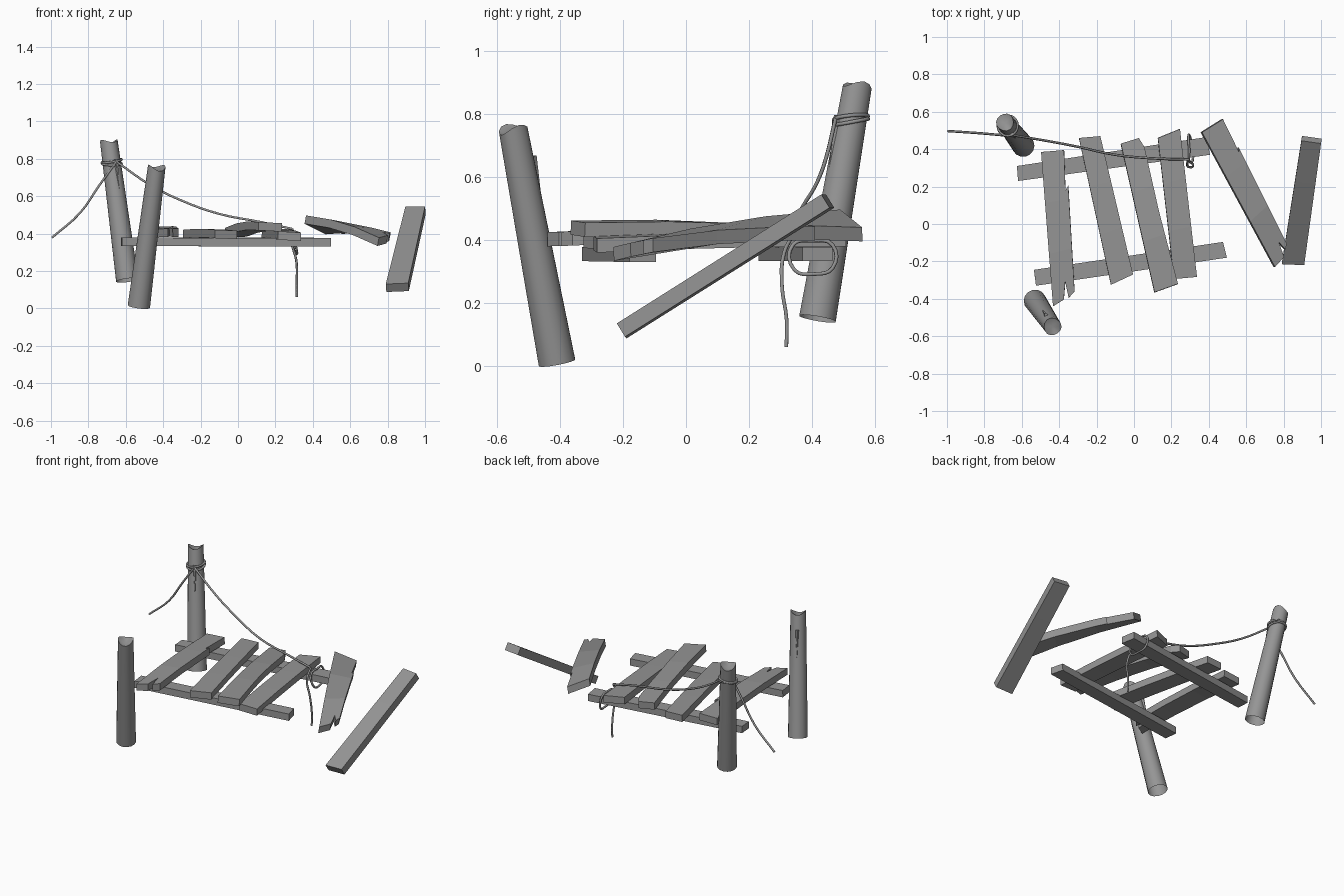
import bpy, bmesh, math
from mathutils import Vector

cube = bpy.data.objects.get("Cube")
if cube:
    bpy.data.objects.remove(cube, do_unlink=True)

GREY = (0.3, 0.3, 0.3, 1)
wood = bpy.data.materials.new("weathered_grey")
wood.use_nodes = True
wood.diffuse_color = GREY
wood.node_tree.nodes["Principled BSDF"].inputs["Base Color"].default_value = GREY

RECT = [(0, 0), (1, 0), (1, 1), (0, 1)]


def add_object(name, data):
    data.materials.append(wood)
    obj = bpy.data.objects.new(name, data)
    bpy.context.collection.objects.link(obj)
    return obj


def finish(name, bm):
    bmesh.ops.recalc_face_normals(bm, faces=bm.faces)
    mesh = bpy.data.meshes.new(name)
    bm.to_mesh(mesh)
    bm.free()
    return add_object(name, mesh)


def plank(name, corners, thick=0.045, bend=0.0, outline=RECT):
    """Board cut to an outline (u along, v across) and laid between four top corners."""
    bl, br, fr, fl = map(Vector, corners)
    bm = bmesh.new()
    face = bm.faces.new([bm.verts.new((u, v, 0)) for u, v in outline])
    side = bmesh.ops.extrude_face_region(bm, geom=[face])["geom"]
    for v in side:
        if isinstance(v, bmesh.types.BMVert):
            v.co.z = -1
    # Cross cuts let the board warp
    for u in (0.33, 0.66):
        geom = bm.verts[:] + bm.edges[:] + bm.faces[:]
        bmesh.ops.bisect_plane(bm, geom=geom, plane_co=(u, 0, 0), plane_no=(1, 0, 0))
    along, across = (fl + fr - bl - br), (br + fr - bl - fl)
    normal = across.cross(along).normalized()
    if normal.z < 0:
        normal.negate()
    for vert in bm.verts:
        u, v, w = vert.co
        point = bl.lerp(br, v).lerp(fl.lerp(fr, v), u)
        point.z += bend * 4 * u * (1 - u)
        vert.co = point + normal * w * thick
    return finish(name, bm)


def post(name, base, top, r_base, r_top, flake_dir, flake_u):
    """Leaning tapered log with a broken top and a lifted splinter."""
    base, top = Vector(base), Vector(top)
    axis = (top - base).normalized()
    side = axis.cross(Vector((0, 1, 0))).normalized()
    other = axis.cross(side)
    bm = bmesh.new()
    rings = []
    sides = 14
    for t in (0, 0.5, 1):
        radius = r_base + (r_top - r_base) * t
        ring = []
        for i in range(sides):
            a = math.tau * i / sides
            jag = 0.012 * math.sin(2 * a + 0.6) if t == 1 else 0
            ring.append(bm.verts.new(base.lerp(top, t) + axis * jag
                                     + (side * math.cos(a) + other * math.sin(a)) * radius))
        rings.append(ring)
    for low, high in zip(rings, rings[1:]):
        for i in range(sides):
            j = (i + 1) % sides
            bm.faces.new((low[i], low[j], high[j], high[i]))
    hub = bm.verts.new(top - axis * 0.025)
    for i in range(sides):
        bm.faces.new((rings[-1][i], rings[-1][(i + 1) % sides], hub))
    obj = finish(name, bm)
    bpy.context.view_layer.objects.active = obj
    obj.select_set(True)
    bpy.ops.object.shade_smooth_by_angle(angle=math.radians(35))
    obj.select_set(False)

    # Splinter peeling away from the log
    out = Vector(flake_dir).normalized()
    wide = axis.cross(out).normalized()
    tip = base.lerp(top, flake_u)
    root = base.lerp(top, flake_u - 0.26)
    r_tip = r_base + (r_top - r_base) * flake_u
    bm = bmesh.new()
    head = [bm.verts.new(tip + out * (r_tip + d) + wide * s)
            for d, s in ((-0.006, -0.012), (-0.006, 0.012), (0.013, 0.006), (0.013, -0.006))]
    foot = bm.verts.new(root + out * r_tip)
    bm.faces.new(head)
    for i in range(4):
        bm.faces.new((head[i], head[(i + 1) % 4], foot))
    finish(name + "_splinter", bm)


def rope(name, points, closed=False, radius=0.0065):
    curve = bpy.data.curves.new(name, "CURVE")
    curve.dimensions = "3D"
    curve.bevel_depth = radius
    curve.bevel_resolution = 1
    curve.resolution_u = 4
    curve.use_fill_caps = True
    spline = curve.splines.new("BEZIER")
    spline.bezier_points.add(len(points) - 1)
    for knot, co in zip(spline.bezier_points, points):
        knot.co = co
        knot.handle_left_type = knot.handle_right_type = "AUTO"
    spline.use_cyclic_u = closed
    return add_object(name, curve)


# Posts
post("front_post", (-0.53, -0.41, 0.01), (-0.435, -0.55, 0.755), 0.06, 0.047, (-0.5, 1, 0.2), 0.87)
post("back_post", (-0.592, 0.418, 0.15), (-0.69, 0.545, 0.89), 0.06, 0.047, (0.5, -1, 0.2), 0.86)

# Rails under the deck
plank("back_rail", [(-0.626, 0.31, 0.378), (0.39, 0.465, 0.378),
                    (0.406, 0.37, 0.378), (-0.62, 0.23, 0.378)])
plank("front_rail", [(-0.535, -0.245, 0.378), (0.476, -0.096, 0.375),
                     (0.497, -0.18, 0.375), (-0.524, -0.33, 0.378)])

# Deck planks
plank("deck_plank_1", [(-0.497, 0.385, 0.425), (-0.374, 0.395, 0.43),
                       (-0.315, -0.40, 0.425), (-0.433, -0.44, 0.425)], bend=0.012,
      outline=[(0, 0), (1, 0), (0.98, 0.5), (0.87, 0.62), (0.98, 0.72),
               (0.95, 1), (0.24, 1.07), (0.27, 0.93), (0, 1)])
plank("deck_plank_2", [(-0.294, 0.46, 0.42), (-0.18, 0.47, 0.42),
                       (-0.005, -0.27, 0.415), (-0.123, -0.325, 0.42)], bend=0.005)
plank("deck_plank_3", [(-0.07, 0.43, 0.43), (0.043, 0.465, 0.425),
                       (0.235, -0.32, 0.455), (0.11, -0.365, 0.462)], bend=0.015,
      outline=[(0, 0), (1, 0), (1, 1), (0.5, 0.95), (0.07, 1), (0, 0.85)])
plank("deck_plank_4", [(0.128, 0.46, 0.425), (0.246, 0.508, 0.425),
                       (0.337, -0.283, 0.405), (0.214, -0.294, 0.412)], bend=0.005)

# Loose planks drifting off the broken end
plank("loose_plank_near", [(0.364, 0.49, 0.497), (0.476, 0.56, 0.44),
                           (0.835, -0.14, 0.40), (0.754, -0.23, 0.378)], bend=0.02,
      outline=[(0, 0), (1, 0), (1, 0.6), (0.9, 0.7), (0.97, 0.82),
               (0.95, 1), (0.22, 1.05), (0.25, 0.97), (0, 1)])
plank("loose_plank_far", [(0.895, 0.445, 0.545), (1.0, 0.43, 0.545),
                          (0.91, -0.22, 0.135), (0.79, -0.215, 0.13)], thick=0.05)

# Rope: loose tail, sagging span, rail loop, hanging end and post wraps
rope("rope_tail", [(-0.995, 0.497, 0.378), (-0.845, 0.487, 0.51),
                   (-0.74, 0.478, 0.66), (-0.65, 0.47, 0.785)])
rope("rope_span", [(-0.65, 0.475, 0.785), (-0.47, 0.445, 0.66), (-0.31, 0.415, 0.58),
                   (-0.1, 0.37, 0.505), (0.12, 0.35, 0.462), (0.29, 0.345, 0.425)])
rope("rope_rail_loop", [(0.295, 0.34, 0.385), (0.295, 0.40, 0.398), (0.29, 0.465, 0.385),
                        (0.30, 0.465, 0.31), (0.31, 0.41, 0.292), (0.315, 0.345, 0.305)], closed=True)
rope("rope_hanging_end", [(0.29, 0.345, 0.425), (0.285, 0.312, 0.36), (0.312, 0.305, 0.255),
                          (0.315, 0.32, 0.145), (0.315, 0.319, 0.06)])
for n, height in enumerate((0.775, 0.788)):
    rope(f"rope_post_wrap_{n + 1}",
         [(-0.675 + 0.053 * math.cos(a), 0.525 + 0.054 * math.sin(a),
           height + 0.01 * math.sin(a + n))
          for a in (math.tau * i / 8 for i in range(8))], closed=True)
